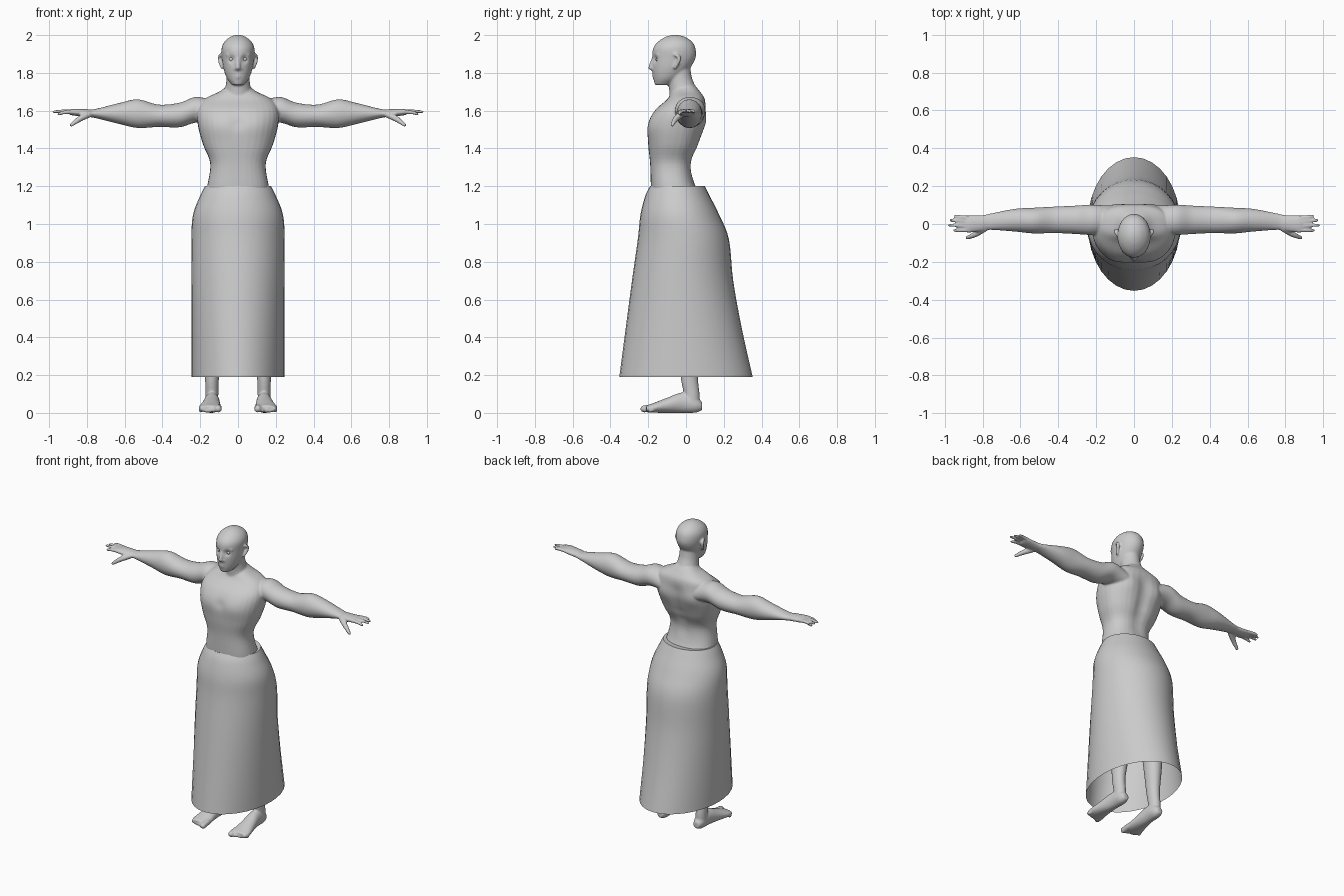
import bpy, bmesh, math
from mathutils import Vector

cube = bpy.data.objects.get("Cube")
if cube:
    bpy.data.objects.remove(cube, do_unlink=True)

grey = bpy.data.materials.new("plain grey")
grey.use_nodes = True
grey.diffuse_color = (0.6, 0.6, 0.6, 1)
grey.node_tree.nodes["Principled BSDF"].inputs["Base Color"].default_value = grey.diffuse_color
BOTH = (1, -1)


def spline(rings, steps=5):
    """Smooth curve through the given rows of numbers."""
    pts = [Vector(r) for r in rings]
    out = []
    for i in range(len(pts) - 1):
        a, b, c, d = pts[max(i - 1, 0)], pts[i], pts[i + 1], pts[min(i + 2, len(pts) - 1)]
        for k in range(steps):
            t = k / steps
            out.append(0.5 * (2 * b + (c - a) * t + (2 * a - 5 * b + 4 * c - d) * t ** 2
                              + (3 * b - a - 3 * c + d) * t ** 3))
    return out + [pts[-1]]


def loft(bm, axis, rings, sides=(1,), power=2.0, count=32, caps=True):
    """Rings are (position on axis, centre, centre, radius, radius)."""
    for side in sides:
        loops = []
        for t, c1, c2, r1, r2 in spline(rings):
            loop = []
            for k in range(count):
                a = math.tau * k / count
                u, v = math.cos(a), math.sin(a)
                u = c1 + r1 * math.copysign(abs(u) ** (2 / power), u)
                v = c2 + r2 * math.copysign(abs(v) ** (2 / power), v)
                x, y, z = {"x": (t, u, v), "y": (u, t, v), "z": (u, v, t)}[axis]
                loop.append(bm.verts.new((x * side, y, z)))
            loops.append(loop)
        for p, q in zip(loops, loops[1:]):
            for k in range(count):
                n = (k + 1) % count
                bm.faces.new((p[k], p[n], q[n], q[k]))
        if caps:
            bm.faces.new(loops[0])
            bm.faces.new(loops[-1])


def beads(bm, path, sides=(1,)):
    """Rounded tube of overlapping balls; path rows are (x, y, z, radius)."""
    for side in sides:
        for x, y, z, r in spline(path, 8):
            ball = bmesh.ops.create_icosphere(bm, subdivisions=2, radius=r)
            bmesh.ops.translate(bm, verts=ball["verts"], vec=(x * side, y, z))


def finish(bm, name):
    bmesh.ops.recalc_face_normals(bm, faces=bm.faces[:])
    mesh = bpy.data.meshes.new(name)
    bm.to_mesh(mesh)
    bm.free()
    obj = bpy.data.objects.new(name, mesh)
    bpy.context.collection.objects.link(obj)
    mesh.materials.append(grey)
    for o in bpy.context.selected_objects:
        o.select_set(False)
    obj.select_set(True)
    bpy.context.view_layer.objects.active = obj
    return obj


body = bmesh.new()
# torso
loft(body, "z", [(1, 0, -.03, .17, .14), (1.1, 0, -.03, .18, .15), (1.2, 0, -.068, .163, .118),
                 (1.32, 0, -.08, .147, .11), (1.42, 0, -.065, .185, .135),
                 (1.52, 0, -.05, .212, .15), (1.6, 0, -.03, .215, .135),
                 (1.66, 0, 0, .18, .1), (1.7, 0, 0, .1, .075), (1.73, 0, 0, .06, .05)], power=2.4)
# neck
loft(body, "z", [(1.64, 0, 0, .09, .085), (1.72, 0, -.018, .068, .072),
                 (1.78, 0, -.035, .06, .065), (1.86, 0, -.05, .06, .07)])
# head
loft(body, "z", [(1.735, 0, -.122, .03, .042), (1.77, 0, -.1, .058, .072),
                 (1.82, 0, -.08, .076, .098), (1.88, 0, -.064, .085, .115),
                 (1.93, 0, -.062, .087, .112), (1.965, 0, -.058, .072, .09),
                 (1.99, 0, -.057, .042, .052), (2.001, 0, -.057, .012, .015)])
# nose, lips, brow and ears
beads(body, [(0, -.17, 1.885, .009), (0, -.182, 1.85, .011), (0, -.186, 1.828, .014)])
beads(body, [(.013, -.174, 1.822, .01), (.016, -.17, 1.82, .008)], BOTH)
for height in (1.792, 1.778):
    beads(body, [(-.024, -.155, height, .006), (0, -.17, height, .009), (.024, -.155, height, .006)])
beads(body, [(.015, -.17, 1.893, .009), (.055, -.145, 1.895, .01)], BOTH)
beads(body, [(.09, -.055, 1.895, .01), (.097, -.038, 1.885, .01), (.095, -.04, 1.86, .01),
             (.084, -.058, 1.828, .009)], BOTH)
# arms and palms
loft(body, "x", [(.12, .02, 1.59, .07, .06), (.22, .022, 1.605, .08, .068),
                 (.31, .022, 1.577, .075, .065), (.42, .022, 1.573, .07, .059),
                 (.53, .018, 1.584, .068, .076), (.63, .02, 1.585, .06, .055),
                 (.76, .012, 1.585, .043, .023), (.8, .005, 1.587, .042, .021),
                 (.87, 0, 1.592, .046, .018), (.895, 0, 1.592, .042, .012)], BOTH)
# fingers and thumbs
for base, tip, reach, drop in ((.033, .042, .945, 0), (.012, .02, .97, 0),
                               (-.011, -.006, .977, 0), (-.033, -.034, .95, .012)):
    beads(body, [(.87, base, 1.594, .012), (.92, (base + tip) / 2, 1.597 - drop / 2, .011),
                 (reach, tip, 1.594 - drop, .008)], BOTH)
beads(body, [(.79, -.025, 1.58, .018), (.84, -.055, 1.555, .016), (.882, -.073, 1.524, .01)], BOTH)
# legs
loft(body, "z", [(1.05, .09, -.02, .08, .1), (.6, .115, 0, .065, .07), (.42, .125, .025, .058, .065),
                 (.2, .137, .018, .038, .047), (.1, .138, .03, .034, .042),
                 (.04, .138, .03, .034, .042)], BOTH)
# feet and toes
loft(body, "y", [(.086, .135, .035, .02, .02), (.05, .135, .045, .036, .044),
                 (-.02, .137, .054, .04, .054), (-.1, .143, .04, .05, .04),
                 (-.17, .148, .027, .06, .026), (-.21, .15, .022, .05, .018)], BOTH)
for k in range(5):
    x, r = .105 + .023 * k, (.02 if k == 0 else .015 - .001 * k)
    beads(body, [(x, -.175, r + .008, r), (x, -.222 + .009 * k, r + .001, r)], BOTH)

# fuse the parts into one skin
body = finish(body, "body")
fuse = body.modifiers.new("fuse", "REMESH")
fuse.mode = "VOXEL"
fuse.voxel_size = .006
soften = body.modifiers.new("soften", "SMOOTH")
soften.factor = .5
soften.iterations = 4
for name in ("fuse", "soften"):
    bpy.ops.object.modifier_apply(modifier=name)


def dab(centre, radius, push):
    """Push the skin softly around a point, on both sides."""
    for v in body.data.vertices:
        p = Vector((abs(v.co.x), v.co.y, v.co.z))
        d = (p - Vector(centre)).length / radius
        if d < 3:
            v.co.y += push * math.exp(-d * d)


# eye sockets, chest, shoulder blades and spine
dab((.034, -.168, 1.872), .018, .014)
dab((.1, -.18, 1.53), .07, -.008)
dab((0, -.2, 1.53), .03, .005)
dab((.11, .1, 1.55), .06, .012)
for height in (1.3, 1.37, 1.44, 1.51, 1.58):
    dab((0, .07, height), .045, -.014)
body.data.update()
bpy.ops.object.shade_smooth()

# eyes
eyes = bmesh.new()
beads(eyes, [(.034, -.147, 1.872, .014), (.035, -.147, 1.872, .014)], BOTH)
finish(eyes, "eyes")
bpy.ops.object.shade_smooth()

# long skirt, open below, its rim turned in to the waist
skirt = bmesh.new()
loft(skirt, "z", [(.19, 0, 0, .245, .353), (.45, 0, -.012, .245, .307), (.7, 0, -.018, .246, .268),
                  (.92, 0, -.014, .247, .241), (1.05, 0, -.033, .238, .208),
                  (1.15, 0, -.045, .2, .17), (1.2, 0, -.045, .175, .145)], caps=False)
loft(skirt, "z", [(1.2, 0, -.045, .175, .145), (1.19, 0, -.065, .14, .1)], caps=False)
bmesh.ops.remove_doubles(skirt, verts=skirt.verts[:], dist=.0001)
finish(skirt, "skirt")
bpy.ops.object.shade_smooth_by_angle(angle=math.radians(40))
